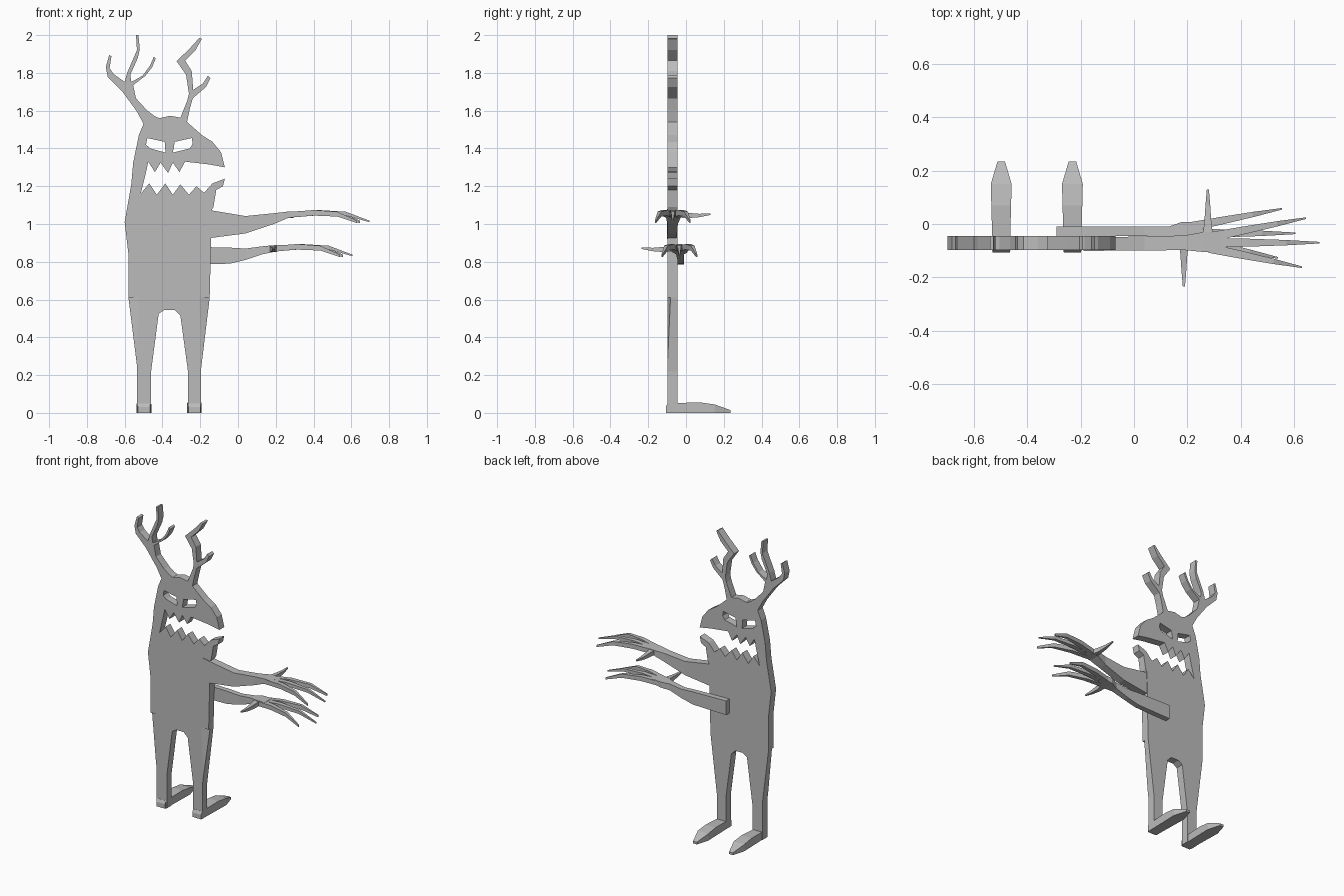
import bpy, bmesh
from mathutils import Matrix

if "Cube" in bpy.data.objects:
    bpy.data.objects.remove(bpy.data.objects["Cube"])

grey = bpy.data.materials.new("grey")
grey.diffuse_color = (0.5, 0.5, 0.5, 1)
grey.use_nodes = True
grey.node_tree.nodes["Principled BSDF"].inputs["Base Color"].default_value = grey.diffuse_color


def add_object(name, mesh):
    obj = bpy.data.objects.new(name, mesh)
    bpy.context.collection.objects.link(obj)
    mesh.materials.clear()
    mesh.materials.append(grey)
    return obj


def cutout(name, loops, y0, y1):
    """Flat sheet in the xz plane; loops after the first are holes."""
    curve = bpy.data.curves.new(name, 'CURVE')
    curve.dimensions, curve.fill_mode = '2D', 'BOTH'
    curve.extrude = (y1 - y0) / 2
    for pts in loops:
        spline = curve.splines.new('POLY')
        spline.points.add(len(pts) - 1)
        for p, (x, z) in zip(spline.points, pts):
            p.co = (x, z, 0, 1)
        spline.use_cyclic_u = True
    temp = bpy.data.objects.new(name + "_outline", curve)
    bpy.context.collection.objects.link(temp)
    deps = bpy.context.evaluated_depsgraph_get()
    mesh = bpy.data.meshes.new_from_object(temp.evaluated_get(deps))
    bpy.data.objects.remove(temp)
    mesh.transform(Matrix.Translation((0, (y0 + y1) / 2, 0)) @ Matrix.Rotation(1.5707963, 4, 'X'))
    bm = bmesh.new()
    bm.from_mesh(mesh)
    bmesh.ops.remove_doubles(bm, verts=bm.verts, dist=0.0001)
    bmesh.ops.recalc_face_normals(bm, faces=bm.faces)
    for f in bm.faces:
        f.smooth = False
    bm.to_mesh(mesh)
    bm.free()
    return add_object(name, mesh)


def loft(name, rings):
    """Skin a row of equal-sized rings and cap both ends."""
    bm = bmesh.new()
    rows = [[bm.verts.new(p) for p in r] for r in rings]
    n = len(rows[0])
    for a, b in zip(rows, rows[1:]):
        for i in range(n):
            bm.faces.new((a[i], a[(i + 1) % n], b[(i + 1) % n], b[i]))
    bm.faces.new(rows[0])
    bm.faces.new(rows[-1][::-1])
    bmesh.ops.recalc_face_normals(bm, faces=bm.faces)
    mesh = bpy.data.meshes.new(name)
    bm.to_mesh(mesh)
    bm.free()
    return add_object(name, mesh)


def x_ring(x, y0, y1, z0, z1):
    return [(x, y0, z0), (x, y1, z0), (x, y1, z1), (x, y0, z1)]


def y_ring(y, x0, x1, z0, z1):
    return [(x0, y, z0), (x1, y, z0), (x1, y, z1), (x0, y, z1)]


BACK, FRONT = -0.045, -0.097

# Body: legs, torso, head and toothed mouth in one sheet, with eye holes
left_side = [(-.535, 0), (-.535, .25), (-.58, .61), (-.58, .84), (-.60, 1.01), (-.565, 1.21),
             (-.555, 1.325), (-.525, 1.47), (-.50, 1.53)]
crown = [(-.44, 1.57), (-.415, 1.56), (-.36, 1.573), (-.305, 1.563), (-.27, 1.54)]
beak = [(-.19, 1.47), (-.135, 1.435), (-.09, 1.38), (-.07, 1.30), (-.15, 1.315), (-.28, 1.33)]
upper_teeth = [(-.31, 1.275), (-.345, 1.325), (-.37, 1.27), (-.41, 1.325), (-.44, 1.275),
               (-.475, 1.33), (-.49, 1.26)]
lower_teeth = [(-.515, 1.16), (-.47, 1.215), (-.43, 1.155), (-.385, 1.215), (-.345, 1.155),
               (-.305, 1.21), (-.26, 1.155), (-.22, 1.20), (-.18, 1.165)]
jaw = [(-.135, 1.215), (-.07, 1.24), (-.08, 1.20), (-.115, 1.18), (-.13, 1.09), (-.142, 1.07)]
right_side = [(-.145, .81), (-.15, .61), (-.197, .22), (-.197, 0), (-.265, 0), (-.265, .22),
              (-.305, .515), (-.335, .545), (-.39, .545), (-.42, .525), (-.46, .22), (-.46, 0)]
left_eye = [(-.48, 1.455), (-.388, 1.435), (-.384, 1.378), (-.465, 1.40), (-.487, 1.42)]
right_eye = [(-.245, 1.455), (-.335, 1.435), (-.345, 1.378), (-.255, 1.40), (-.24, 1.425)]
body = cutout("body", [left_side + crown + beak + upper_teeth + lower_teeth + jaw + right_side,
                       left_eye, right_eye], FRONT, BACK)

# Shallow bevel on the outer front of each leg
for side, inner, outer, low in (("left", -.515, -.59, -.537), ("right", -.212, -.14, -.195)):
    f = FRONT - .002
    bm = bmesh.new()
    a, b, c, d = [bm.verts.new(p) for p in ((inner, f, .61), (outer, f, .61),
                                            (outer, f + .02, .61), (low, f, .24))]
    for tri in ((a, b, c), (a, b, d), (b, c, d), (a, c, d)):
        bm.faces.new(tri)
    bmesh.ops.recalc_face_normals(bm, faces=bm.faces)
    mesh = bpy.data.meshes.new(side + "_leg_cutter")
    bm.to_mesh(mesh)
    bm.free()
    cutter = add_object(side + "_leg_cutter", mesh)
    cutter.hide_render = True
    cutter.hide_set(True)
    mod = body.modifiers.new(side + "_leg_bevel", 'BOOLEAN')
    mod.operation, mod.solver, mod.object = 'DIFFERENCE', 'EXACT', cutter

# Antlers
cutout("left_antler", [[
    (-.50, 1.53), (-.535, 1.595), (-.615, 1.705), (-.69, 1.78), (-.70, 1.83), (-.682, 1.895),
    (-.67, 1.888), (-.68, 1.825), (-.66, 1.795), (-.60, 1.752), (-.587, 1.80), (-.535, 1.92),
    (-.54, 2.0), (-.527, 2.0), (-.52, 1.925), (-.53, 1.88), (-.57, 1.79), (-.565, 1.752),
    (-.505, 1.785), (-.465, 1.84), (-.445, 1.887), (-.435, 1.877), (-.455, 1.83), (-.49, 1.785),
    (-.555, 1.735), (-.54, 1.665), (-.48, 1.60), (-.44, 1.57)]], FRONT, BACK)
cutout("right_antler", [[
    (-.305, 1.563), (-.268, 1.655), (-.26, 1.69), (-.275, 1.79), (-.325, 1.862), (-.255, 1.93),
    (-.205, 1.985), (-.192, 1.98), (-.225, 1.92), (-.28, 1.865), (-.245, 1.81), (-.237, 1.71),
    (-.185, 1.745), (-.16, 1.785), (-.146, 1.772), (-.17, 1.725), (-.24, 1.665), (-.255, 1.61),
    (-.27, 1.54)]], FRONT, BACK)

# Feet, pointing to the back
for side, cx in (("left", -.498), ("right", -.231)):
    loft(side + "_foot", [y_ring(y, cx - w, cx + w, 0, z) for y, w, z in (
        (-.107, .032, .03), (-.098, .034, .05), (-.045, .034, .052), (.07, .037, .056),
        (.15, .039, .045), (.235, .014, .015))])

# Arms: flat boards that taper into a wide, thin palm
loft("front_arm", [x_ring(*r) for r in (
    (-.19, -.101, -.05, .92, 1.08), (.04, -.099, -.047, .95, 1.042), (.19, -.098, -.043, 1.0, 1.057),
    (.26, -.105, -.03, 1.03, 1.065), (.33, -.108, -.03, 1.042, 1.068))])
loft("back_arm", [x_ring(*r) for r in (
    (-.29, -.045, -.01, .785, .88), (-.045, -.045, -.01, .79, .875), (.04, -.045, -.01, .81, .87),
    (.13, -.053, -.01, .84, .882), (.18, -.07, .008, .85, .887), (.25, -.075, .005, .862, .89))])

# Hands: three curved fingers and a thumb; the back hand is turned the other way
for side, ox, cy, oz, turn in (("front", 0, -.07, 0, 1), ("back", -.09, -.035, -.18, -1)):
    for i, (spread, tip) in enumerate(((-.092, .63), (0, .695), (.092, .645))):
        rings = []
        for t, w, h, z in ((0, .018, .012, 1.052), (.35, .015, .012, 1.062),
                           (.7, .010, .010, 1.055), (1, .003, .004, 1.014)):
            x = .28 + ox + (tip - .28) * t
            y = cy + spread * (.22 + .78 * t)
            rings.append(x_ring(x, y - w, y + w, z + oz - h - abs(spread) * .06, z + oz + h))
        loft(f"{side}_finger_{i + 1}", rings)
    loft(side + "_thumb", [
        y_ring(cy + turn * d, .277 + ox - w, .277 + ox + w, z + oz - h, z + oz + h)
        for d, w, h, z in ((.02, .02, .015, 1.05), (.08, .013, .014, 1.045),
                           (.14, .009, .009, 1.045), (.2, .004, .004, 1.052))])
